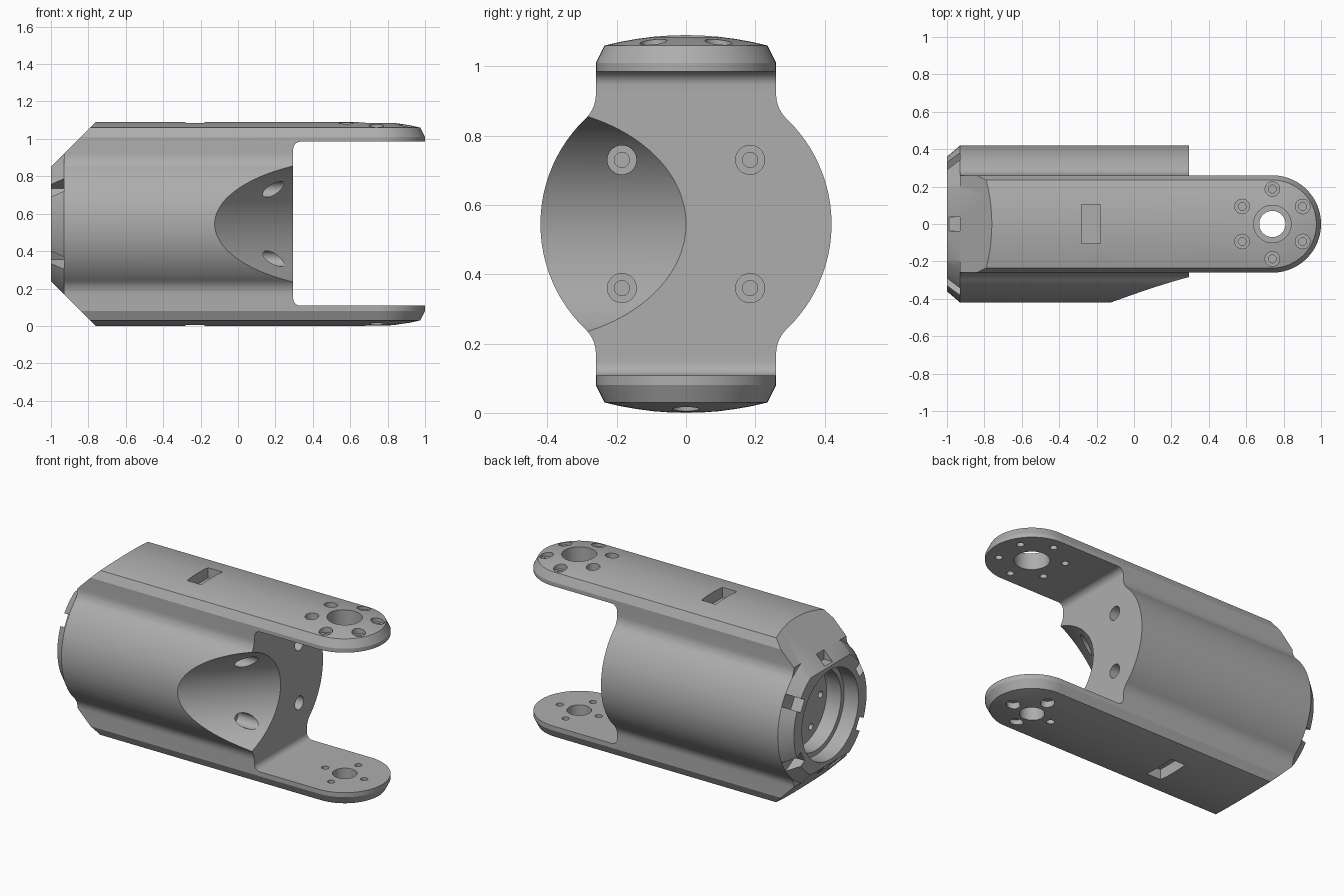
import bpy, bmesh, math
from mathutils import Vector, Matrix

if "Cube" in bpy.data.objects:
    bpy.data.objects.remove(bpy.data.objects["Cube"], do_unlink=True)

MID = 0.545      # height of the body axis
FACE = 0.295     # x of the flat face between the prongs
TIP = 0.74       # x of the prong pivot
BACK = -1.0      # x of the rear end


def finish(bm, name):
    bmesh.ops.recalc_face_normals(bm, faces=bm.faces[:])
    mesh = bpy.data.meshes.new(name)
    bm.to_mesh(mesh)
    bm.free()
    ob = bpy.data.objects.new(name, mesh)
    bpy.context.collection.objects.link(ob)
    return ob


def cut(target, cutter):
    mod = target.modifiers.new("cut", 'BOOLEAN')
    mod.operation = 'DIFFERENCE'
    mod.solver = 'EXACT'
    mod.object = cutter
    bpy.context.view_layer.objects.active = target
    bpy.ops.object.modifier_apply(modifier=mod.name)
    bpy.data.objects.remove(cutter, do_unlink=True)


def rod(start, end, radius, sides=32):
    """Cylinder cutter between two points."""
    a, b = Vector(start), Vector(end)
    bm = bmesh.new()
    turn = (b - a).to_track_quat('Z', 'Y').to_matrix().to_4x4()
    bmesh.ops.create_cone(bm, cap_ends=True, segments=sides, radius1=radius,
                          radius2=radius, depth=(b - a).length,
                          matrix=Matrix.Translation((a + b) / 2) @ turn)
    return finish(bm, "rod_cutter")


def box(low, high, turn=None, bevel=0):
    """Box cutter, optionally rounded along y or turned about the body axis."""
    a, b = Vector(low), Vector(high)
    bm = bmesh.new()
    bmesh.ops.create_cube(bm, size=1, matrix=Matrix.Translation((a + b) / 2)
                          @ Matrix.Diagonal((*(b - a), 1)))
    if bevel:
        edges = [e for e in bm.edges
                 if abs(e.verts[0].co.y - e.verts[1].co.y) > 0.1]
        bmesh.ops.bevel(bm, geom=edges, offset=bevel, segments=8,
                        profile=0.5, affect='EDGES')
    if turn is not None:
        bm.transform(Matrix.Translation((0, 0, MID)) @ Matrix.Rotation(turn, 4, 'X'))
    return finish(bm, "box_cutter")


def ring(profile, sides=96):
    """Closed (x, radius) profile revolved about the body axis."""
    bm = bmesh.new()
    loops = []
    for i in range(sides):
        a = math.tau * i / sides
        loops.append([bm.verts.new((x, r * math.cos(a), MID + r * math.sin(a)))
                      for x, r in profile])
    n = len(profile)
    for i in range(sides):
        p, q = loops[i], loops[(i + 1) % sides]
        for j in range(n):
            k = (j + 1) % n
            bm.faces.new((p[j], p[k], q[k], q[j]))
    return finish(bm, "ring_cutter")


# Half cross-section: barrel, fillet, neck, chamfer, shallow dome
fil = 0.1
fy = 0.26 + fil
fz = math.sqrt((0.42 + fil) ** 2 - fy ** 2)
join = math.atan2(fz, fy)
upper = [(0.42 * math.cos(join * i / 20), 0.42 * math.sin(join * i / 20)) for i in range(21)]
for i in range(1, 9):
    a = math.pi + join * (1 - i / 8)
    upper.append((fy + fil * math.cos(a), fz + fil * math.sin(a)))
upper.append((0.26, 0.465))
upper += [(0.235 * t, 0.545 - 0.03 * t * t) for t in (1, 0.8, 0.6, 0.4, 0.2, 0)]
half = [(r, -z) for r, z in reversed(upper[1:])] + upper

# Sweep the half section along one side, around the tip and back
steps = 48
stations = [(BACK, math.pi / 2)]
stations += [(TIP, math.pi / 2 - math.pi * i / steps) for i in range(steps + 1)]
stations += [(BACK, -math.pi / 2)]
bm = bmesh.new()
rows = [[bm.verts.new((x + r * math.cos(a), r * math.sin(a), MID + z)) for r, z in half]
        for x, a in stations]
for p, q in zip(rows, rows[1:]):
    for j in range(len(half) - 1):
        bm.faces.new((p[j], p[j + 1], q[j + 1], q[j]))
bm.faces.new(rows[0] + rows[-1][-2:0:-1])
bmesh.ops.remove_doubles(bm, verts=bm.verts[:], dist=1e-5)
bmesh.ops.dissolve_degenerate(bm, dist=1e-6, edges=bm.edges[:])
body = finish(bm, "forked_link_body")

# Gap between the two prongs
cut(body, box((FACE, -0.7, 0.108), (1.5, 0.7, 0.985), bevel=0.04))

# Sloped top and bottom at the rear, then the conical rear rim
for side in (1, -1):
    bm = bmesh.new()
    tri = [(-1.1, 0.205), (-0.66, 0.645), (-1.1, 0.645)]
    ends = [[bm.verts.new((x, y, MID + side * z)) for x, z in tri] for y in (-0.6, 0.6)]
    bm.faces.new(ends[0])
    bm.faces.new(ends[1])
    for j in range(3):
        k = (j + 1) % 3
        bm.faces.new((ends[0][j], ends[0][k], ends[1][k], ends[1][j]))
    cut(body, finish(bm, "slope_cutter"))
cut(body, ring([(-1.07, 0.3), (-0.93, 0.42), (-0.93, 0.7), (-1.07, 0.7)]))

# Angled scoop in the front of the barrel
r = 0.34
c = Vector((FACE + r / math.sqrt(2), -r / math.sqrt(2), MID))
d = Vector((0.9, 0.9, 0))
cut(body, rod(c - d, c + d, r, 128))

# Stepped rear bore with a ring of small holes in its floor
for radius, depth in ((0.28, -0.9), (0.25, -0.8)):
    cut(body, rod((-1.1, 0, MID), (depth, 0, MID), radius, 96))
for i in range(6):
    a = math.tau * i / 6
    y, z = 0.19 * math.cos(a), MID + 0.19 * math.sin(a)
    cut(body, rod((-0.85, y, z), (-0.7, y, z), 0.02, 20))

# Six notches around the rear rim
for i in range(6):
    cut(body, box((-1.1, -0.038, 0.315), (-0.93, 0.038, 0.7), turn=math.tau * i / 6))

# Counterbored screw holes in the face
for y in (-0.185, 0.185):
    for z in (MID - 0.185, MID + 0.185):
        cut(body, rod((0.1, y, z), (0.5, y, z), 0.042))
        cut(body, rod((-0.1, y, z), (0.2, y, z), 0.022, 20))

# Rectangular pockets on top and underneath
cut(body, box((-0.28, -0.105, 1.02), (-0.18, 0.105, 1.2)))
cut(body, box((-0.28, -0.105, -0.1), (-0.18, 0.105, 0.07)))

# Pivot holes and counterbored bolt circles in the prongs
for radius, count, circle, inner, seat, outer, start in (
        (0.1, 6, 0.187, 0.9, 1.045, 1.2, math.pi / 2),
        (0.07, 4, 0.135, 0.2, 0.045, -0.1, 0)):
    cut(body, rod((TIP, 0, inner), (TIP, 0, outer), radius, 64))
    for i in range(count):
        a = start + math.tau * i / count
        x, y = TIP + circle * math.cos(a), circle * math.sin(a)
        cut(body, rod((x, y, seat), (x, y, outer), 0.039))
        cut(body, rod((x, y, inner), (x, y, (seat + outer) / 2), 0.021, 20))

# Plain grey finish
grey = bpy.data.materials.new("plain grey")
grey.use_nodes = True
colour = (0.42, 0.42, 0.42, 1)
grey.diffuse_color = colour
grey.node_tree.nodes["Principled BSDF"].inputs["Base Color"].default_value = colour
body.data.materials.clear()
body.data.materials.append(grey)
for poly in body.data.polygons:
    poly.material_index = 0
bpy.ops.object.select_all(action='DESELECT')
body.select_set(True)
bpy.context.view_layer.objects.active = body
bpy.ops.object.shade_smooth_by_angle(angle=math.radians(25))
